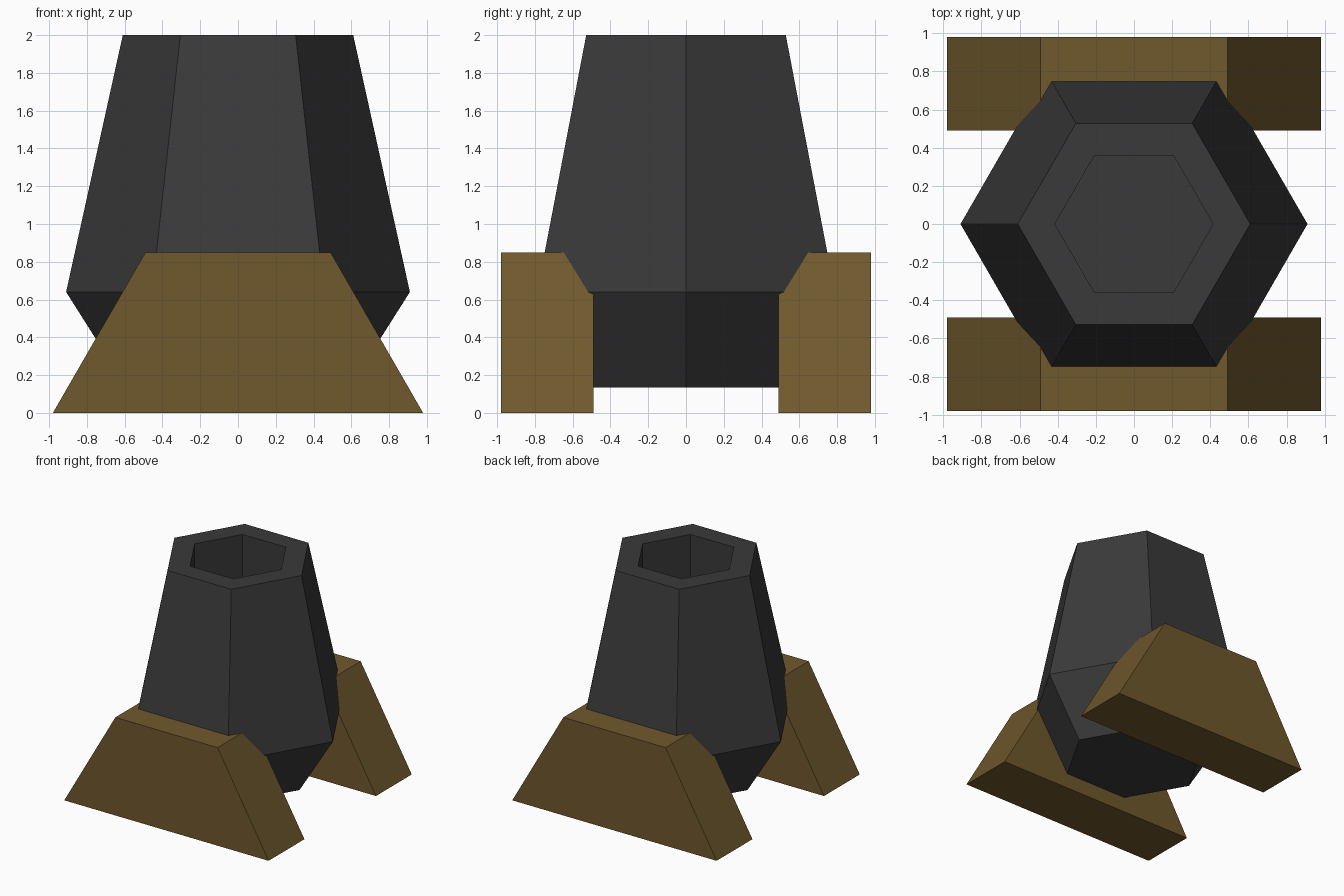
import bpy, bmesh
from math import cos, sin, pi

if "Cube" in bpy.data.objects:
    bpy.data.objects.remove(bpy.data.objects["Cube"])


def material(name, rgb):
    mat = bpy.data.materials.new(name)
    mat.diffuse_color = (*rgb, 1)
    mat.use_nodes = True
    mat.node_tree.nodes["Principled BSDF"].inputs["Base Color"].default_value = mat.diffuse_color
    return mat


def add_object(name, bm, mat):
    bmesh.ops.recalc_face_normals(bm, faces=bm.faces)
    mesh = bpy.data.meshes.new(name)
    bm.to_mesh(mesh)
    bm.free()
    mesh.materials.append(mat)
    obj = bpy.data.objects.new(name, mesh)
    bpy.context.collection.objects.link(obj)
    return obj


iron = material("dark_iron", (0.042, 0.042, 0.042))
wood = material("brown_wood", (0.16, 0.098, 0.026))

# Barrel: six-sided profile (radius, z) from the base, over the rim, down the bore
SIDES = 6
profile = [(0.59, 0.135), (0.91, 0.64), (0.61, 2.0), (0.415, 2.0), (0.415, 1.35)]
bm = bmesh.new()
rings = [[bm.verts.new((r * cos(2 * pi * i / SIDES), r * sin(2 * pi * i / SIDES), z))
          for i in range(SIDES)] for r, z in profile]
for low, high in zip(rings, rings[1:]):
    for i in range(SIDES):
        j = (i + 1) % SIDES
        bm.faces.new((low[i], low[j], high[j], high[i]))
bm.faces.new(rings[0])
bm.faces.new(rings[-1])
add_object("mortar_barrel", bm, iron)

# Supports: a trapezoid block at the front and one at the back
outline = [(-0.98, 0), (0.98, 0), (0.49, 0.85), (-0.49, 0.85)]
for name, y, depth in (("front_support", -0.98, 0.49), ("back_support", 0.49, 0.49)):
    bm = bmesh.new()
    face = bm.faces.new([bm.verts.new((x, y, z)) for x, z in outline])
    side = bmesh.ops.extrude_face_region(bm, geom=[face], use_keep_orig=True)
    moved = [v for v in side["geom"] if isinstance(v, bmesh.types.BMVert)]
    bmesh.ops.translate(bm, verts=moved, vec=(0, depth, 0))
    add_object(name, bm, wood)
